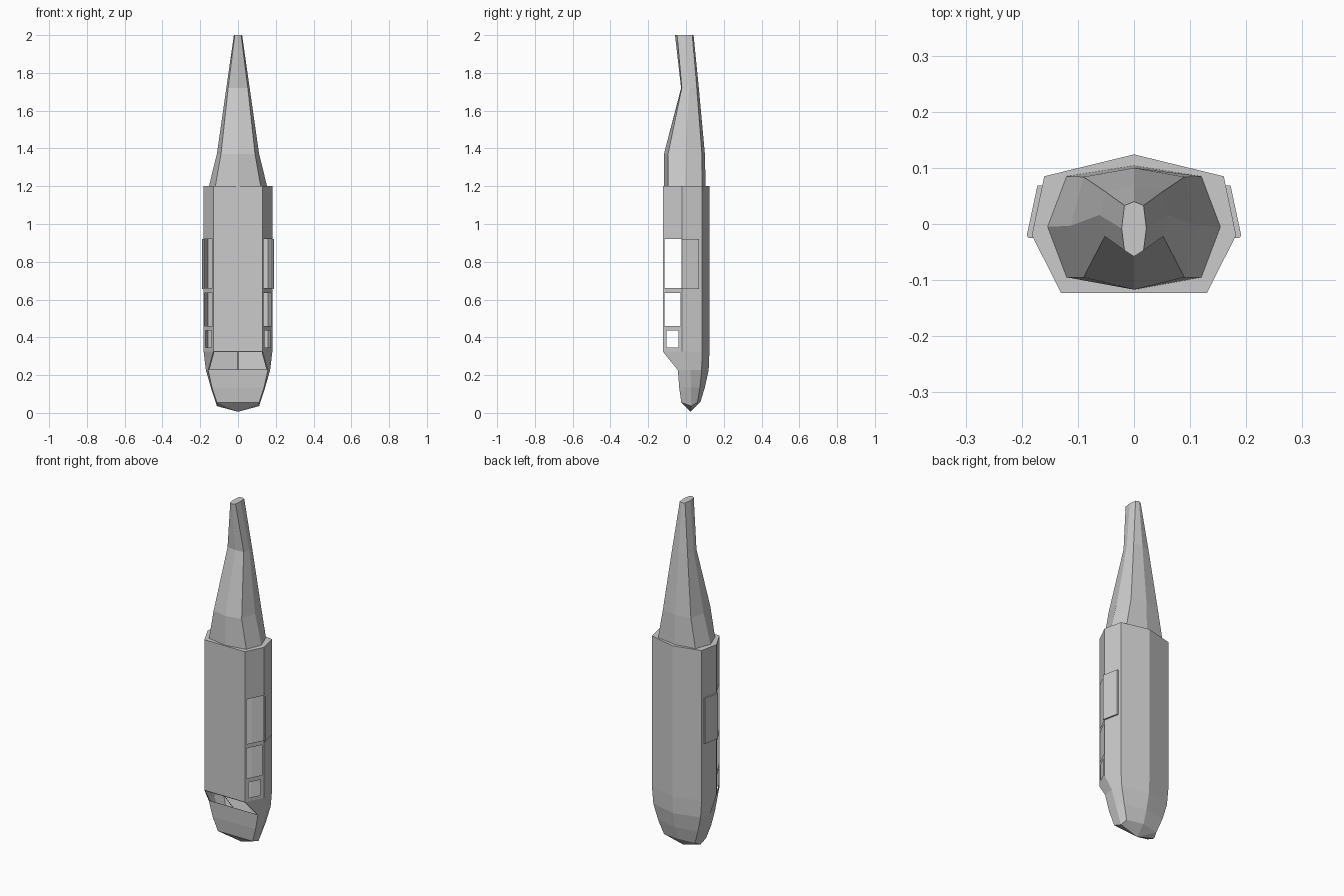
import bpy
import bmesh
from mathutils import Vector

cube = bpy.data.objects.get("Cube")
if cube:
    bpy.data.objects.remove(cube)

grey = bpy.data.materials.new("hull_grey")
grey.use_nodes = True
colour = (0.6, 0.6, 0.6, 1)
grey.diffuse_color = colour
grey.node_tree.nodes["Principled BSDF"].inputs["Base Color"].default_value = colour


def finish(bm, name):
    bmesh.ops.remove_doubles(bm, verts=bm.verts, dist=0.0002)
    bmesh.ops.recalc_face_normals(bm, faces=bm.faces)
    mesh = bpy.data.meshes.new(name)
    bm.to_mesh(mesh)
    bm.free()
    mesh.materials.append(grey)
    obj = bpy.data.objects.new(name, mesh)
    bpy.context.collection.objects.link(obj)
    return obj


def ring(half):
    """Mirror a half section, given from front to back, into a closed loop."""
    right = [Vector(p) for p in half]
    left = [Vector((-p.x, p.y, p.z)) for p in reversed(right) if p.x > 0.001]
    return right + left


def level(z, half):
    return ring([(x, y, z) for x, y in half])


def add_face(bm, points):
    return bm.faces.new([bm.verts.new(p) for p in points])


def panel(bm, a, b, c, d, holes):
    """Flat quad a-b (v=0) to d-c (v=1), with rectangular openings left out."""
    us = sorted({0, 1, *[h[0] for h in holes], *[h[1] for h in holes]})
    vs = sorted({0, 1, *[h[2] for h in holes], *[h[3] for h in holes]})

    def at(u, v):
        return a.lerp(b, u).lerp(d.lerp(c, u), v)

    for u0, u1 in zip(us, us[1:]):
        for v0, v1 in zip(vs, vs[1:]):
            u, v = (u0 + u1) / 2, (v0 + v1) / 2
            if not any(h[0] < u < h[1] and h[2] < v < h[3] for h in holes):
                add_face(bm, [at(u0, v0), at(u1, v0), at(u1, v1), at(u0, v1)])


def loft(bm, rings, openings):
    """Join rings; openings maps (band, side) to the holes of that face."""
    n = len(rings[0])
    for k, (low, high) in enumerate(zip(rings, rings[1:])):
        for i in range(n):
            j = (i + 1) % n
            panel(bm, low[i], low[j], high[j], high[i], openings.get((k, i), []))


# Cabin: nose rings, then a straight body
body = [(0.13, -0.123), (0.182, -0.02), (0.16, 0.085), (0, 0.124)]
Z0, Z1 = 0.325, 1.2
cabin_rings = [
    ring([(0.112, -0.025, 0.055), (0.112, 0.028, 0.036), (0.1, 0.06, 0.055), (0, 0.077, 0.06)]),
    level(0.135, [(0.138, -0.036), (0.144, 0.027), (0.128, 0.074), (0, 0.1)]),
    level(0.226, [(0.158, -0.043), (0.17, 0.024), (0.152, 0.083), (0, 0.12)]),
    level(Z0, body),
    level(Z1, body),
]

# Side openings: across the slanted face, and from low to high
side_holes = [(t0, t1, (z0 - Z0) / (Z1 - Z0), (z1 - Z0) / (Z1 - Z0)) for t0, t1, z0, z1 in
              [(0.2, 0.8, 0.345, 0.435), (0.1, 0.9, 0.46, 0.635), (0.08, 0.96, 0.66, 0.92)]]
mirrored = [(1 - t1, 1 - t0, z0, z1) for t0, t1, z0, z1 in side_holes]
windscreen = [(0.02, 0.49, 0.04, 0.96), (0.51, 0.98, 0.04, 0.96)]

bm = bmesh.new()
loft(bm, cabin_rings, {(3, 0): side_holes, (3, 5): mirrored, (2, 6): windscreen})
add_face(bm, cabin_rings[-1])
nose = cabin_rings[0]
tip = Vector((0, 0.025, 0.006))
for i, p in enumerate(nose):
    add_face(bm, [nose[(i + 1) % len(nose)], p, tip])
finish(bm, "cabin")

# Tail boom: tapering eight-sided tube with a pinched front
boom_rings = [
    level(1.2, [(0, -0.117), (0.12, -0.095), (0.154, -0.005), (0.12, 0.085), (0, 0.104)]),
    level(1.37, [(0, -0.117), (0.09, -0.095), (0.112, -0.003), (0.09, 0.084), (0, 0.1)]),
    level(1.72, [(0, -0.026), (0.052, -0.022), (0.062, 0.016), (0.05, 0.057), (0, 0.068)]),
    level(2.0, [(0, -0.058), (0.017, -0.047), (0.022, -0.008), (0.017, 0.033), (0, 0.04)]),
]
bm = bmesh.new()
loft(bm, boom_rings, {})
add_face(bm, boom_rings[-1])
finish(bm, "tail_boom")

# Sliding doors: thin plates standing off both flanks, with a narrow front rim
for side, name in ((1, "left_door"), (-1, "right_door")):
    bm = bmesh.new()
    outer = [(0.172, 0.069), (0.191, -0.02), (0.188, -0.025)]
    inner = [(0.18, -0.025), (0.182, -0.02), (0.163, 0.069)]
    base = add_face(bm, [(side * x, y, 0.655) for x, y in outer + inner])
    made = bmesh.ops.extrude_face_region(bm, geom=[base])["geom"]
    for v in made:
        if isinstance(v, bmesh.types.BMVert):
            v.co.z = 0.92
    finish(bm, name)
